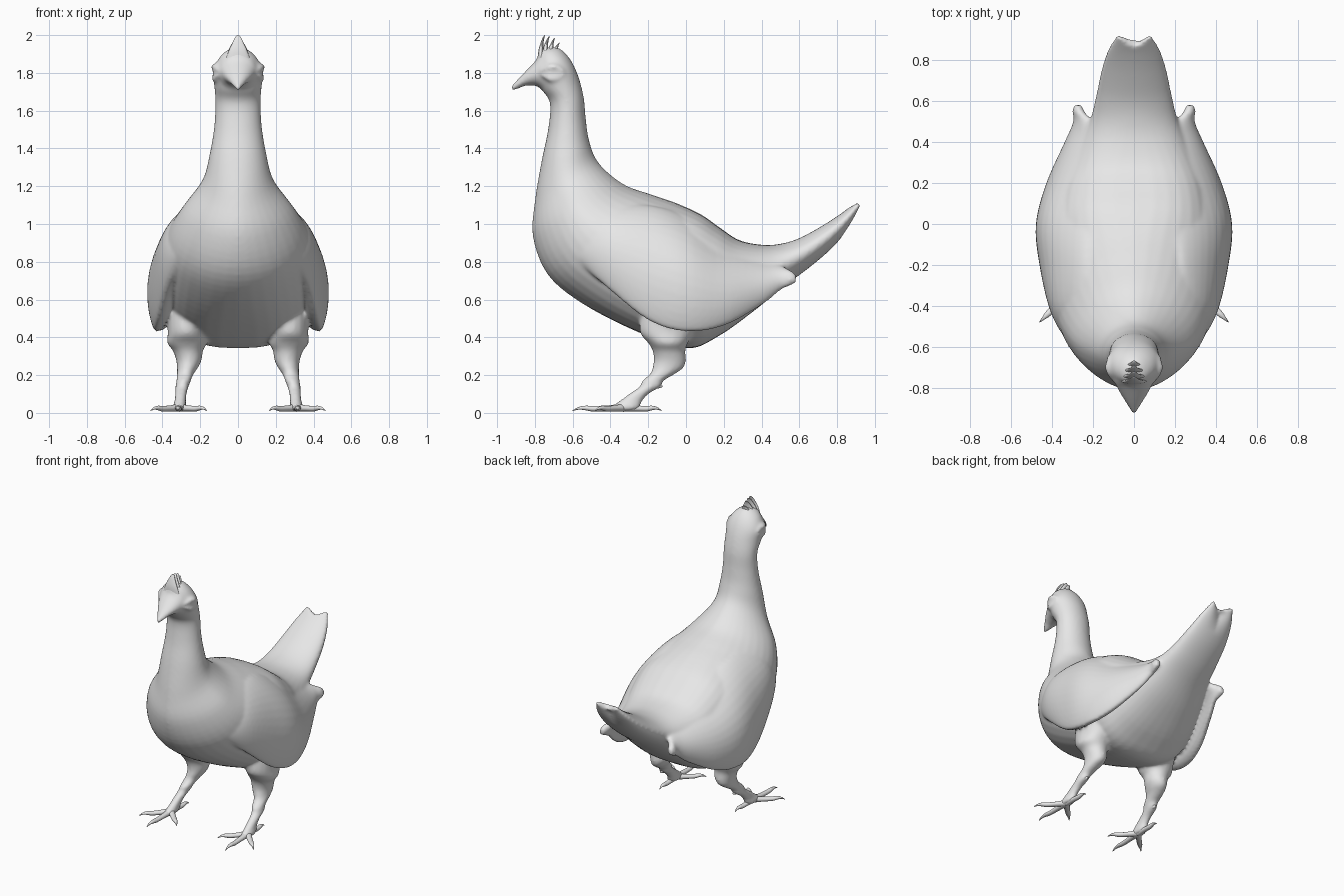
import bpy, bmesh, math
from mathutils import Vector as V

if "Cube" in bpy.data.objects:
    bpy.data.objects.remove(bpy.data.objects["Cube"])

grey = bpy.data.materials.new("plain grey")
grey.diffuse_color = (0.8, 0.8, 0.8, 1)
grey.use_nodes = True
grey.node_tree.nodes["Principled BSDF"].inputs["Base Color"].default_value = grey.diffuse_color
N = 36


def spline(p, q, r, s, t):
    return 0.5 * (2 * q + (r - p) * t + (2 * p - 5 * q + 4 * r - s) * t * t
                  + (3 * q - p - 3 * r + s) * t ** 3)


def skin(name, rings, steps=5, mirror=False, rule=None):
    """Smooth skin stretched through closed rings of points."""
    fine = []
    for i in range(len(rings) - 1):
        a, b, c, d = rings[max(i - 1, 0)], rings[i], rings[i + 1], rings[min(i + 2, len(rings) - 1)]
        for k in range(steps):
            fine.append([spline(*pts, k / steps) for pts in zip(a, b, c, d)])
    fine.append(rings[-1])
    bm = bmesh.new()
    vs = [[bm.verts.new(rule(p) if rule else p) for p in ring] for ring in fine]
    n = len(rings[0])
    for r0, r1 in zip(vs, vs[1:]):
        for j in range(n):
            bm.faces.new((r0[j], r0[(j + 1) % n], r1[(j + 1) % n], r1[j]))
    bm.faces.new(vs[0])
    bm.faces.new(vs[-1])
    bmesh.ops.recalc_face_normals(bm, faces=bm.faces)
    me = bpy.data.meshes.new(name)
    bm.to_mesh(me)
    bm.free()
    ob = bpy.data.objects.new(name, me)
    bpy.context.collection.objects.link(ob)
    me.materials.append(grey)
    for f in me.polygons:
        f.use_smooth = True
    if mirror:
        ob.modifiers.new("mirror", 'MIRROR').use_mirror_merge = False
    return ob


def oval(c, u, v, e=2.0, n=N):
    c, u, v = V(c), V(u), V(v)
    out = []
    for j in range(n):
        a = 2 * math.pi * j / n
        ca, sa = math.cos(a), math.sin(a)
        out.append(c + u * math.copysign(abs(ca) ** (2 / e), ca)
                   + v * math.copysign(abs(sa) ** (2 / e), sa))
    return out


def span(ty, tz, by, bz, w, e=2.0):
    """Oval ring between a top point and a bottom point, half width w."""
    t, b = V((0, ty, tz)), V((0, by, bz))
    return oval((t + b) / 2, (w, 0, 0), (t - b) / 2, e)


# Head, neck, body and tail in one flowing skin
body = [(-.68, 1.935, -.74, 1.935, .025), (-.65, 1.915, -.775, 1.915, .065), (-.615, 1.875, -.79, 1.87, .105),
        (-.585, 1.82, -.795, 1.80, .132), (-.56, 1.75, -.765, 1.715, .126), (-.54, 1.66, -.72, 1.64, .12),
        (-.53, 1.55, -.73, 1.50, .125), (-.51, 1.43, -.765, 1.33, .148), (-.46, 1.32, -.80, 1.12, .19),
        (-.33, 1.21, -.81, .93, .298), (-.18, 1.155, -.73, .73, .372), (-.05, 1.11, -.55, .58, .40),
        (.08, 1.05, -.27, .435, .40), (.18, .98, 0, .342, .38), (.28, .915, .17, .405, .34),
        (.40, .89, .36, .54, .275), (.50, .895, .52, .67, .215), (.60, .925, .66, .775, .185),
        (.72, .99, .78, .88, .16), (.82, 1.055, .87, .99, .13), (.91, 1.125, .928, 1.09, .088)]
shape = {8: 1.8, 9: 1.75, 10: 1.9, 11: 2.1, 12: 2.5, 13: 2.6, 14: 2.5, 15: 2.2}


def notch(p):
    # cut a shallow notch in the tail end
    if p.y > .82:
        k = (p.y - .82) / .1
        p = p + V((0, -.05, -.04)) * k * max(0, 1 - abs(p.x) / .07)
    return p


parts = [skin("body", [span(*s, e=shape.get(i, 2.0)) for i, s in enumerate(body)], rule=notch)]

# Beak
parts.append(skin("beak", [span(y, t, y + .01, b, w) for y, t, b, w in (
    (-.68, 1.90, 1.70, .11), (-.76, 1.905, 1.705, .102), (-.80, 1.86, 1.73, .085),
    (-.86, 1.798, 1.732, .052), (-.90, 1.757, 1.715, .027), (-.928, 1.73, 1.705, .012))]))


# Wings: curved plates, cross-section by cross-section from shoulder to tip
def wing_ring(y, tx, tz, mx, mz, bx, bz, th, inner):
    t, m, b = V((tx, y, tz)), V((mx, y, mz)), V((bx, y, bz))
    c = 2 * m - (t + b) / 2
    pts = []
    for j in range(N):
        a = 2 * math.pi * j / N
        s = (1 - math.cos(a)) / 2
        p = t * (1 - s) ** 2 + c * 2 * s * (1 - s) + b * s * s
        d = ((c - t) * (1 - s) + (b - c) * s).normalized()
        side = math.sin(a)
        k = th if side > 0 else th * inner
        pts.append(p + V((-d.z, 0, d.x)) * k * math.copysign(abs(side) ** .7, side))
    return pts


parts.append(skin("wing", [wing_ring(*w) for w in (
    (-.65, .18, .94, .225, .90, .235, .86, .012, 1), (-.56, .21, 1.02, .30, .90, .305, .79, .025, 1.5),
    (-.42, .24, 1.08, .367, .91, .37, .665, .03, 2.4), (-.2, .22, 1.095, .408, .85, .418, .49, .03, 4),
    (0, .20, 1.035, .422, .785, .43, .43, .03, 4), (.2, .17, .905, .372, .715, .384, .46, .03, 3),
    (.4, .14, .82, .290, .715, .305, .57, .028, 1.6), (.5, .2, .775, .262, .72, .268, .65, .028, 1),
    (.55, .25, .75, .272, .715, .274, .675, .028, 1), (.582, .262, .73, .275, .71, .275, .69, .018, 1))],
    mirror=True))

# Legs
parts.append(skin("leg", [oval((x, y, z), (rx, 0, 0), (0, ry, 0), n=20) for x, y, z, rx, ry in (
    (.26, -.07, .54, .12, .17), (.272, -.10, .43, .10, .145), (.270, -.095, .37, .105, .105),
    (.265, -.09, .33, .08, .087), (.26, -.085, .28, .068, .085), (.267, -.095, .24, .056, .083),
    (.278, -.12, .21, .046, .068), (.288, -.175, .17, .039, .057), (.296, -.19, .14, .035, .057),
    (.302, -.25, .10, .031, .052), (.306, -.295, .06, .031, .062), (.31, -.32, .03, .036, .077),
    (.31, -.33, .012, .03, .062))], mirror=True))


def tube(name, pts, radii, mirror=True, flat=1.0):
    rings = []
    for i, p in enumerate(pts):
        d = (V(pts[min(i + 1, len(pts) - 1)]) - V(pts[max(i - 1, 0)])).normalized()
        u = d.cross(V((0, 0, 1))).normalized()
        rings.append(oval(p, u * radii[i], d.cross(u) * radii[i] * flat, n=12))
    return skin(name, rings, 4, mirror)


# Eyes: small balls with a brow and a lower lid
parts.append(skin("eye", [oval((.117 + .016 * math.sin(a), -.71, 1.80), (0, .032 * math.cos(a), 0),
                               (0, 0, .018 * math.cos(a)), n=16) for a in (-.6, 0, .4, .8, 1.2, 1.5)], 3, True))
for name, dz, r in (("brow", .03, .016), ("lower_lid", -.03, .014)):
    parts.append(tube(name, [(.105, -.765, 1.80 + dz * .3), (.121, -.725, 1.80 + dz),
                             (.126, -.69, 1.80 + dz), (.125, -.645, 1.80 + dz * .2)], (.006, r, r, .006)))

# Melt the main parts into one smooth bird
bpy.ops.object.select_all(action='DESELECT')
for ob in parts:
    ob.select_set(True)
bpy.context.view_layer.objects.active = parts[0]
bpy.ops.object.convert(target='MESH')
bpy.ops.object.join()
bird = bpy.context.view_layer.objects.active
bird.name = "body_wings_and_legs"
remesh = bird.modifiers.new("melt", 'REMESH')
remesh.mode = 'VOXEL'
remesh.voxel_size = 0.01
remesh.use_smooth_shade = True
soft = bird.modifiers.new("soften", 'SMOOTH')
soft.factor = 0.5
soft.iterations = 10

# Toes with thin claws, three forward and one back
hub = V((.31, -.33, .028))
for name, tip in (("middle_toe", (.318, -.60)), ("outer_toe", (.462, -.48)),
                  ("inner_toe", (.165, -.47)), ("back_toe", (.305, -.13))):
    end = V((tip[0], tip[1], .012))
    pts = [hub.lerp(end, t) for t in (0, .3, .6, .75, .88, 1)]
    for p, z in zip(pts, (.028, .024, .022, .026, .024, .012)):
        p.z = z
    tube(name, pts, (.026, .019, .017, .014, .008, .002), flat=.85)

# Small spur behind each shank
tube("spur", [(.293, -.19, .16), (.293, -.15, .145), (.293, -.125, .14)], (.025, .017, .004))

# Crest: flat upright feathers across the crown
for i, (y, z, h, w) in enumerate(((-.768, 1.87, .13, .05), (-.743, 1.89, .105, .047),
                                  (-.715, 1.89, .095, .044), (-.69, 1.89, .07, .038))):
    skin("crest_feather_%d" % (i + 1), [
        oval((0, y + dy, z + h * t), (w * k, 0, 0), (0, .013 * k, 0), n=16)
        for t, k, dy in ((0, 1.3, 0), (.4, .95, 0), (.75, .52, .008), (.93, .28, .016), (1, .08, .022))], 4)
